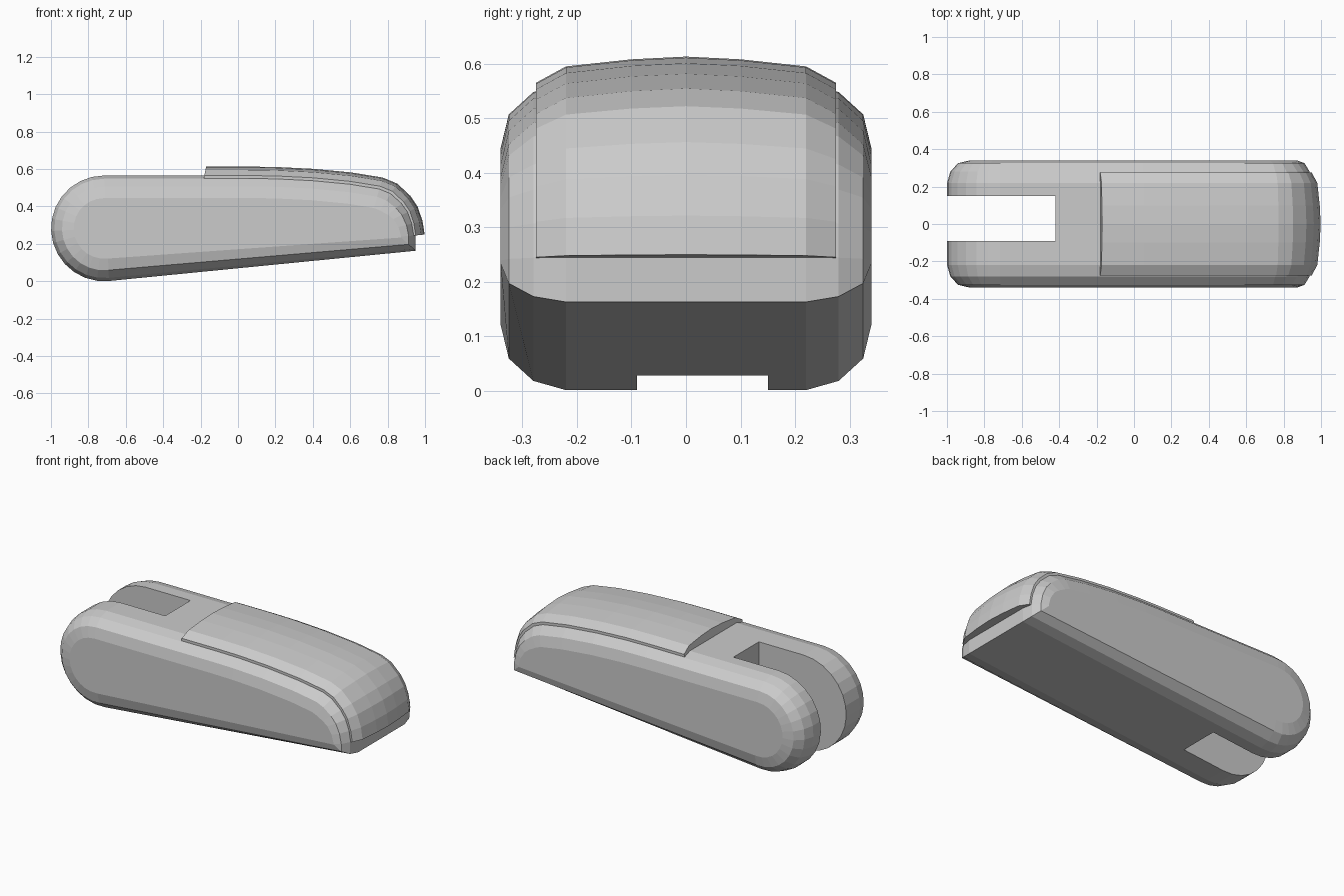
import bpy, math
from mathutils import Vector

if "Cube" in bpy.data.objects:
    bpy.data.objects.remove(bpy.data.objects["Cube"])


def make_mesh(name, verts, faces):
    me = bpy.data.meshes.new(name)
    me.from_pydata(verts, [], faces)
    me.update()
    ob = bpy.data.objects.new(name, me)
    bpy.context.collection.objects.link(ob)
    return ob


def loft(name, rings):
    """Join equal-sized closed rings into a capped solid."""
    n = len(rings[0])
    faces = [tuple(range(n))[::-1],
             tuple(range((len(rings) - 1) * n, len(rings) * n))]
    for r in range(len(rings) - 1):
        for i in range(n):
            j = (i + 1) % n
            faces.append((r * n + i, r * n + j, (r + 1) * n + j, (r + 1) * n + i))
    ob = make_mesh(name, [p for ring in rings for p in ring], faces)
    import bmesh
    bm = bmesh.new()
    bm.from_mesh(ob.data)
    bmesh.ops.recalc_face_normals(bm, faces=bm.faces)
    bm.to_mesh(ob.data)
    bm.free()
    return ob


def miter(pts, i, closed):
    """Outward miter vector for a clockwise side profile."""
    n = len(pts)
    p = pts[i]
    a = pts[i - 1] if closed or i > 0 else None
    b = pts[(i + 1) % n] if closed or i < n - 1 else None
    dirs = []
    if a is not None:
        dirs.append((p - a).normalized())
    if b is not None:
        dirs.append((b - p).normalized())
    norms = [Vector((-d.y, d.x)) for d in dirs]
    m = sum(norms, Vector((0, 0))).normalized()
    return m / max(m.dot(norms[0]), 0.5)


# Side profile: domed rear, flat top, drooping nose
R = 0.2825
rear = [Vector((-0.717 + R * math.cos(math.radians(a)), R + R * math.sin(math.radians(a))))
        for a in [275.5 - 185.5 * k / 14 for k in range(15)]]
top = [Vector(p) for p in [(-0.18, 0.565), (0.05, 0.565), (0.2, 0.563), (0.4, 0.553), (0.6, 0.534),
                           (0.76, 0.508), (0.825, 0.481), (0.885, 0.425), (0.918, 0.375),
                           (0.94, 0.31), (0.95, 0.245)]]
profile = rear + top + [Vector((0.95, 0.163))]
weights = [1.0] * (len(profile) - 5) + [0.9, 0.8, 0.7, 0.65, 0.65]

# Body with rounded side edges
side = [(0.22, 0.0), (0.28, 0.017), (0.325, 0.058), (0.34, 0.12)]
rows = [(-y, d) for y, d in reversed(side)] + side
rings = []
for y, d in rows:
    ring = []
    for i, p in enumerate(profile):
        q = p - miter(profile, i, True) * d * weights[i]
        ring.append((q.x, y, q.y))
    rings.append(ring)
body = loft("body", rings)

# Rear slot cut through the body
bpy.ops.mesh.primitive_cube_add(size=1, location=(-0.81, 0.03, 0.3))
cutter = bpy.context.object
cutter.name = "slot_cutter"
cutter.scale = (0.78, 0.24, 1.2)
cutter.hide_render = True
mod = body.modifiers.new("slot", 'BOOLEAN')
mod.operation = 'DIFFERENCE'
mod.solver = 'EXACT'
mod.object = cutter
bpy.context.view_layer.objects.active = body
bpy.ops.object.modifier_apply(modifier=mod.name)
bpy.data.objects.remove(cutter, do_unlink=True)

# Crowned top cover following the nose curve
half = [(0.275, -0.04), (0.275, 0.0), (0.22, 0.03), (0.1, 0.043)]
section = [(-y, d) for y, d in half] + [(0, 0.048)] + half[::-1]
rings = []
for i, p in enumerate(top):
    m = miter(top, i, False)
    if i == 0:
        m = Vector((0.2, 1.0))
    elif i == len(top) - 1:
        m = Vector((1.0, 0.1))
    rings.append([((p + m * d).x, y, (p + m * d).y) for y, d in section])
loft("top_cover", rings)
